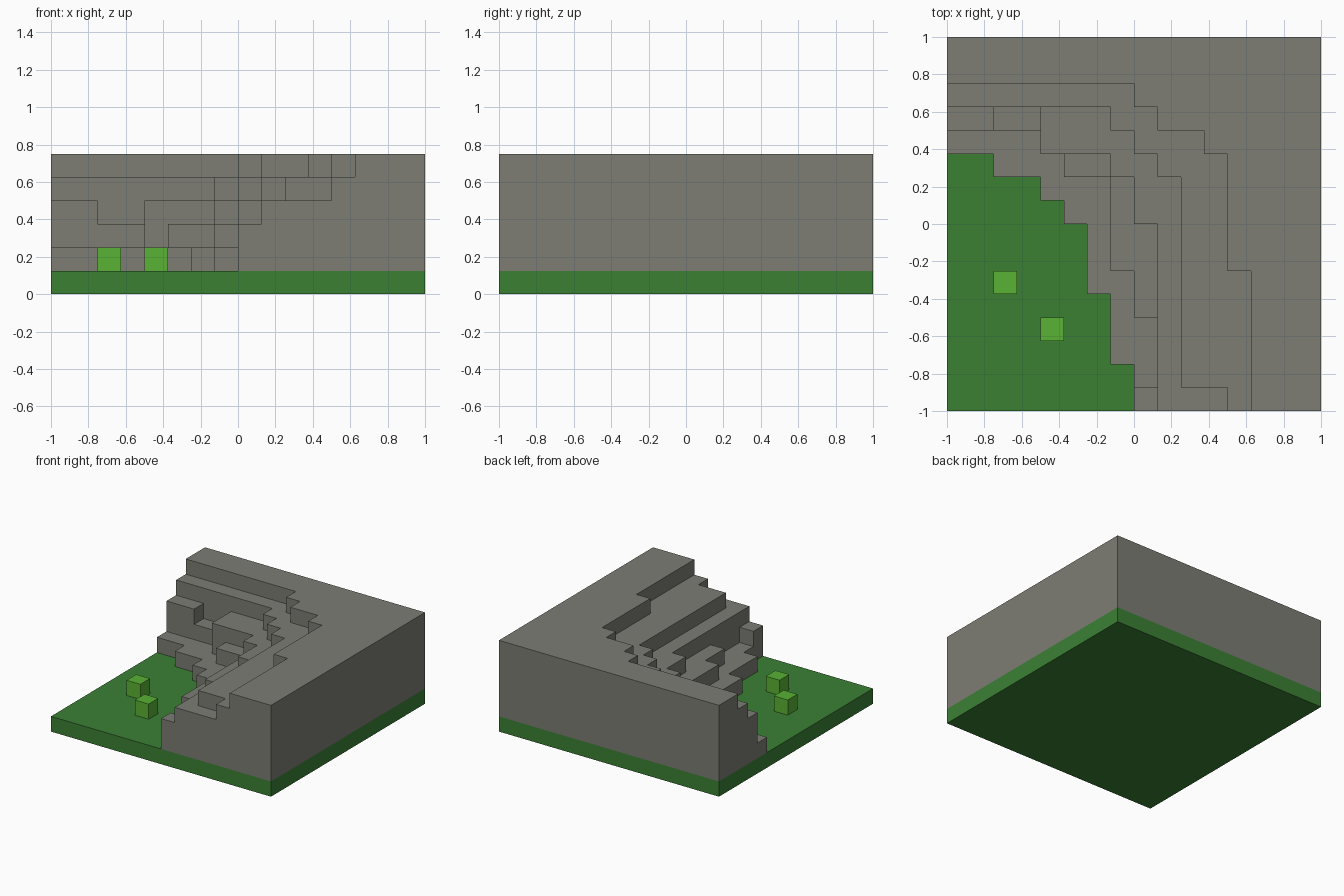
import bpy, bmesh, math
from mathutils import Matrix, Vector

cube = bpy.data.objects.get("Cube")
if cube:
    bpy.data.objects.remove(cube, do_unlink=True)

U = 0.125   # edge of one block
N = 16      # blocks per side


def material(name, rgb):
    m = bpy.data.materials.new(name)
    m.use_nodes = True
    m.diffuse_color = (*rgb, 1)
    m.node_tree.nodes["Principled BSDF"].inputs["Base Color"].default_value = (*rgb, 1)
    return m


stone = material("stone_grey", (0.205, 0.205, 0.178))
grass = material("grass_green", (0.044, 0.216, 0.034))
leaf = material("leaf_green", (0.100, 0.445, 0.034))


def add_object(name, bm, mat):
    mesh = bpy.data.meshes.new(name)
    bm.to_mesh(mesh)
    bm.free()
    mesh.materials.append(mat)
    obj = bpy.data.objects.new(name, mesh)
    bpy.context.collection.objects.link(obj)
    return obj


def box(name, low, high, mat):
    low, high = Vector(low), Vector(high)
    bm = bmesh.new()
    bmesh.ops.create_cube(bm, size=1, matrix=Matrix.Translation((low + high) / 2)
                          @ Matrix.Diagonal((*(high - low), 1)))
    return add_object(name, bm, mat)


# Grass slab and two small bushes
box("grass_base", (-1, -1, 0), (1, 1, U), grass)
for i, (x, y) in enumerate([(-0.75, -0.375), (-0.5, -0.625)]):
    box(f"bush_{i + 1}", (x, y, U), (x + U, y + U, 2 * U), leaf)

# Stone terraces: for each layer, runs of (rows, first solid column), front to back
layers = [
    [(2, 8), (3, 7), (3, 6), (1, 5), (1, 4), (1, 2), (5, 0)],
    [(1, 8), (3, 9), (2, 8), (4, 7), (1, 5), (1, 4), (4, 0)],
    [(8, 9), (2, 8), (1, 7), (2, 4), (3, 0)],
    [(1, 12), (9, 10), (1, 9), (1, 8), (1, 7), (3, 0)],
    [(6, 13), (5, 12), (1, 11), (1, 9), (1, 8), (2, 0)],
]
height = [[0] * N for _ in range(N)]
for runs in layers:
    starts = [start for count, start in runs for _ in range(count)]
    for row, start in enumerate(starts):
        for col in range(start, N):
            height[row][col] += 1
for col in (0, 1):          # outcrop on the left edge
    height[12][col] = 3


def level(row, col):
    return height[row][col] if 0 <= row < N and 0 <= col < N else 0


bm = bmesh.new()


def quad(*corners):
    bm.faces.new([bm.verts.new((x * U - 1, y * U - 1, (z + 1) * U)) for x, y, z in corners])


# Top of every column, and walls down to lower neighbours
for r in range(N):
    for c in range(N):
        h = height[r][c]
        if not h:
            continue
        quad((c, r, h), (c + 1, r, h), (c + 1, r + 1, h), (c, r + 1, h))
        sides = [(-1, 0, (c, r), (c + 1, r)), (0, 1, (c + 1, r), (c + 1, r + 1)),
                 (1, 0, (c + 1, r + 1), (c, r + 1)), (0, -1, (c, r + 1), (c, r))]
        for dr, dc, a, b in sides:
            for z in range(level(r + dr, c + dc), h):
                quad((*a, z), (*b, z), (*b, z + 1), (*a, z + 1))

# Join the blocks into clean flat terraces
bmesh.ops.remove_doubles(bm, verts=bm.verts, dist=0.001)
bmesh.ops.dissolve_limit(bm, angle_limit=math.radians(1), verts=bm.verts, edges=bm.edges)
add_object("stone_terraces", bm, stone)
